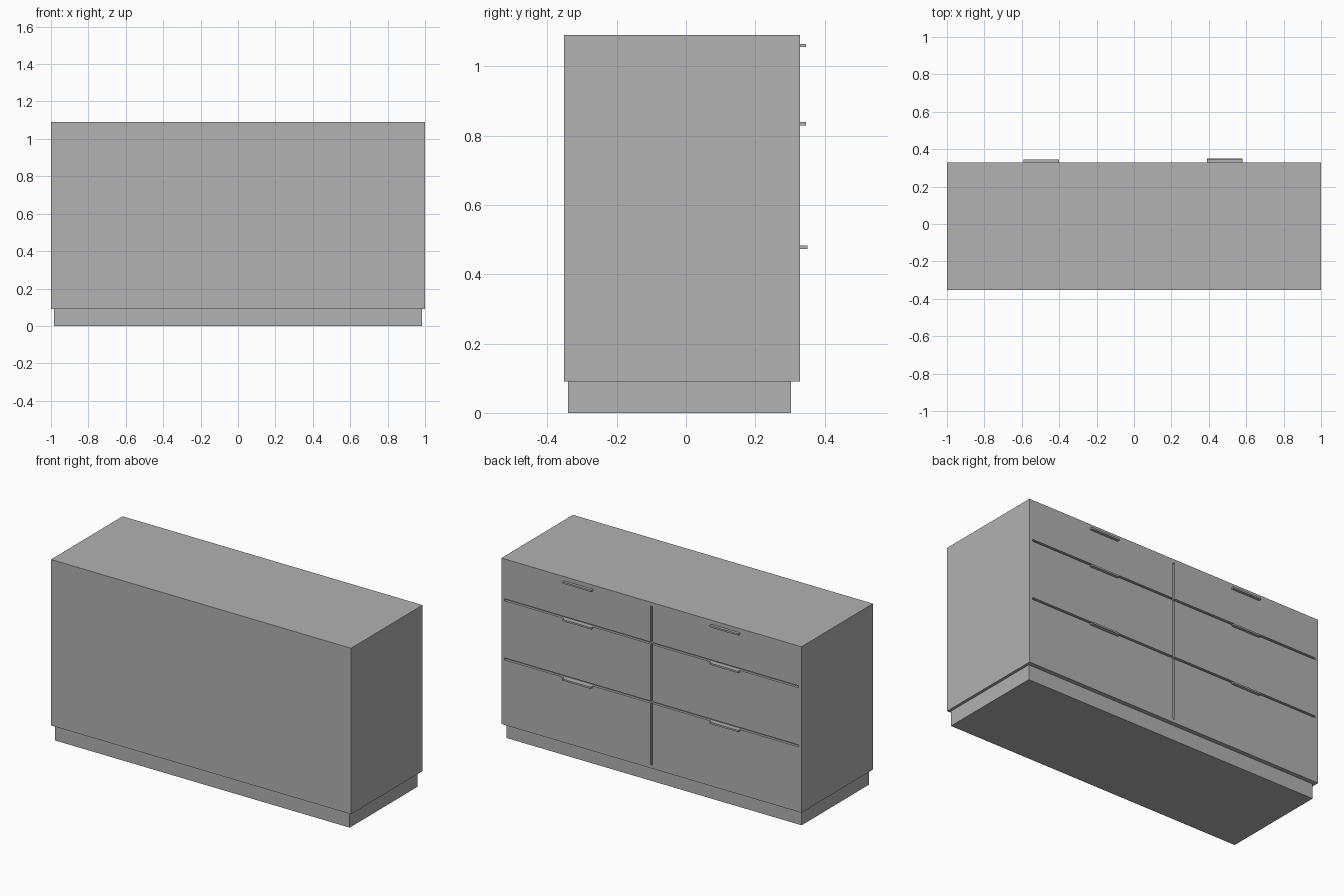
import bpy

default_cube = bpy.data.objects.get("Cube")
if default_cube:
    bpy.data.objects.remove(default_cube, do_unlink=True)

# One plain grey for the whole piece
grey = bpy.data.materials.new("plain_grey")
grey.use_nodes = True
COLOUR = (0.445, 0.445, 0.445, 1)
grey.diffuse_color = COLOUR
grey.node_tree.nodes["Principled BSDF"].inputs["Base Color"].default_value = COLOUR


def box(name, x, y, z):
    """Box from (low, high) ranges along each axis."""
    ranges = (x, y, z)
    bpy.ops.mesh.primitive_cube_add(size=1, location=[(a + b) / 2 for a, b in ranges])
    obj = bpy.context.object
    obj.name = name
    obj.scale = [b - a for a, b in ranges]
    bpy.ops.object.transform_apply(location=False, rotation=False, scale=True)
    obj.data.materials.append(grey)
    return obj


BACK = 0.329
GROOVE_DEPTH = 0.015
GAP = 0.006  # half the groove width

# Cabinet on a recessed plinth
cabinet = box("cabinet", (-1, 1), (-0.352, BACK), (0.09, 1.09))
box("plinth", (-0.983, 0.983), (-0.34, 0.303), (0, 0.09))

# Grooves that divide the drawers
groove_y = (BACK - GROOVE_DEPTH, BACK + 0.05)
cutters = [box("centre_groove_cutter", (-GAP, GAP), groove_y, (0.11, 1.067))]
for z in (0.488, 0.844):
    cutters.append(box("drawer_groove_cutter", (-0.98, 0.98), groove_y, (z - GAP, z + GAP)))
for cutter in cutters:
    cutter.hide_render = True
    cut = cabinet.modifiers.new("groove", 'BOOLEAN')
    cut.operation = 'DIFFERENCE'
    cut.solver = 'EXACT'
    cut.object = cutter
    bpy.context.view_layer.objects.active = cabinet
    bpy.ops.object.modifier_apply(modifier=cut.name)
    bpy.data.objects.remove(cutter, do_unlink=True)

# Slim pulls, one per drawer
for side, x in (("left", 0.485), ("right", -0.495)):
    for level, z in (("top", 1.06), ("middle", 0.834), ("bottom", 0.478)):
        reach = 0.351 if (side, level) == ("left", "bottom") else 0.346
        box(f"{side}_{level}_handle", (x - 0.095, x + 0.095),
            (BACK - 0.004, reach), (z - 0.005, z + 0.005))
